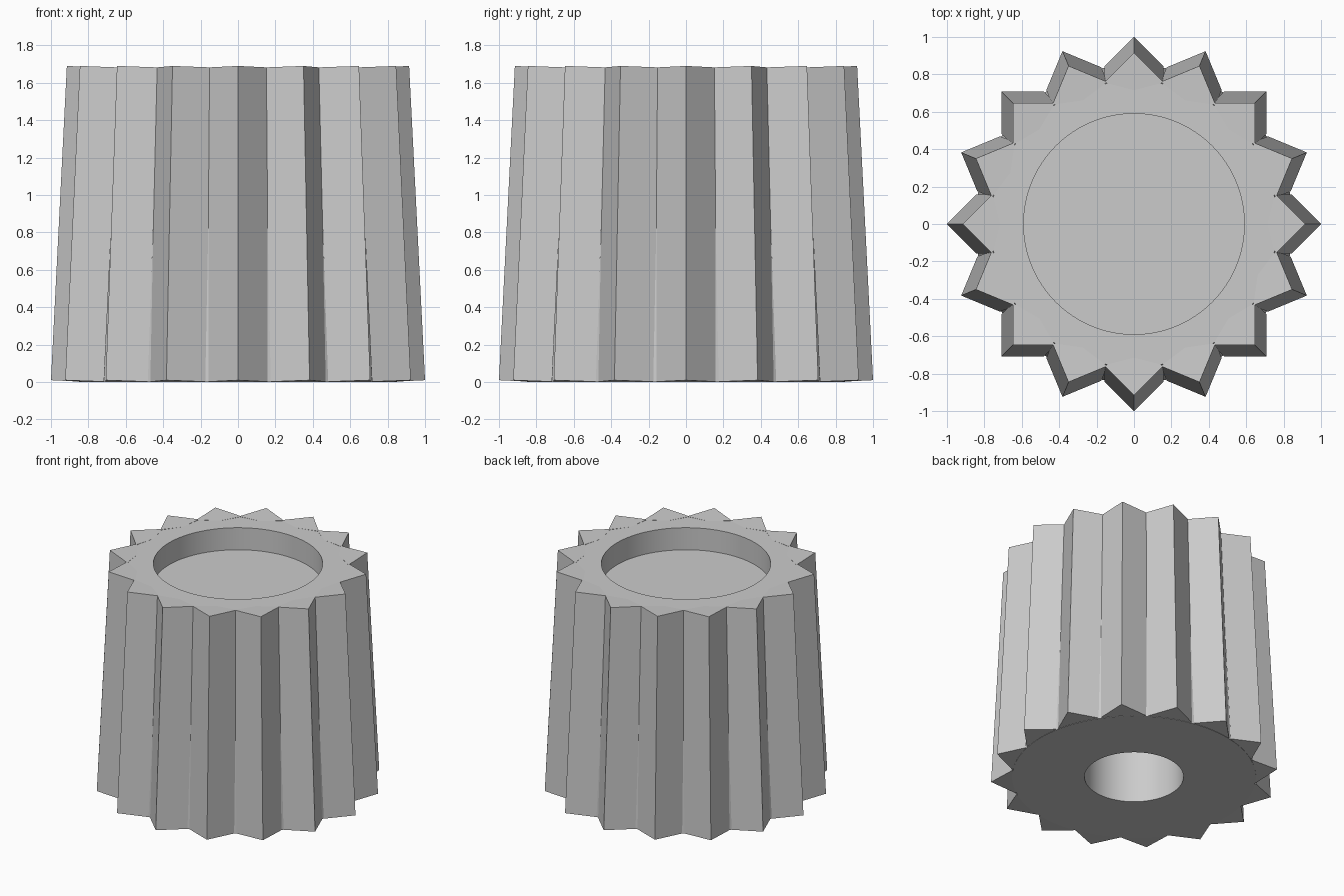
import bpy, bmesh, math
from mathutils import Matrix, Vector

cube = bpy.data.objects.get("Cube")
if cube:
    bpy.data.objects.remove(cube, do_unlink=True)

HEIGHT = 1.68
TAPER = 0.085       # inward lean from base to top
RIBS = 16
HALF_WIDTH = 0.159  # half diagonal of a square rib

grey = bpy.data.materials.new("plain grey")
colour = (0.6, 0.6, 0.6, 1)
grey.diffuse_color = colour
grey.use_nodes = True
grey.node_tree.nodes["Principled BSDF"].inputs["Base Color"].default_value = colour


def make_object(name, bm):
    bmesh.ops.recalc_face_normals(bm, faces=bm.faces[:])
    mesh = bpy.data.meshes.new(name)
    bm.to_mesh(mesh)
    bm.free()
    mesh.materials.append(grey)
    obj = bpy.data.objects.new(name, mesh)
    bpy.context.collection.objects.link(obj)
    return obj


# Tapered core with a dished top and a blind shaft bore underneath
profile = [(0, 1.0), (0.345, 1.0), (0.345, 0), (0.85, 0),
           (0.85 - TAPER, HEIGHT), (0.59, HEIGHT), (0.59, 1.51), (0, 1.51)]
bm = bmesh.new()
verts = [bm.verts.new((r, 0, z)) for r, z in profile]
edges = [bm.edges.new(pair) for pair in zip(verts, verts[1:])]
bmesh.ops.spin(bm, geom=verts + edges, cent=(0, 0, 0), axis=(0, 0, 1),
               angle=math.tau, steps=96, use_duplicate=False)
bmesh.ops.remove_doubles(bm, verts=bm.verts[:], dist=0.0001)
core = make_object("knob_core", bm)
bpy.context.view_layer.objects.active = core
core.select_set(True)
bpy.ops.object.shade_smooth_by_angle(angle=math.radians(30))
core.select_set(False)

# Ring of leaning, sharp-edged grip ribs
bm = bmesh.new()
section = [(1, 0), (1 - HALF_WIDTH, HALF_WIDTH), (0.8, 0), (1 - HALF_WIDTH, -HALF_WIDTH)]
for i in range(RIBS):
    turn = Matrix.Rotation(math.tau * i / RIBS, 3, "Z")
    rings = []
    for lean, z in ((0, 0), (TAPER, HEIGHT)):
        rings.append([bm.verts.new(turn @ Vector((x - lean, y, z + (x - 0.8) * 0.05)))
                      for x, y in section])
    low, high = rings
    bm.faces.new(low)
    bm.faces.new(high)
    for a in range(4):
        b = (a + 1) % 4
        bm.faces.new((low[a], low[b], high[b], high[a]))
make_object("grip_ribs", bm)
